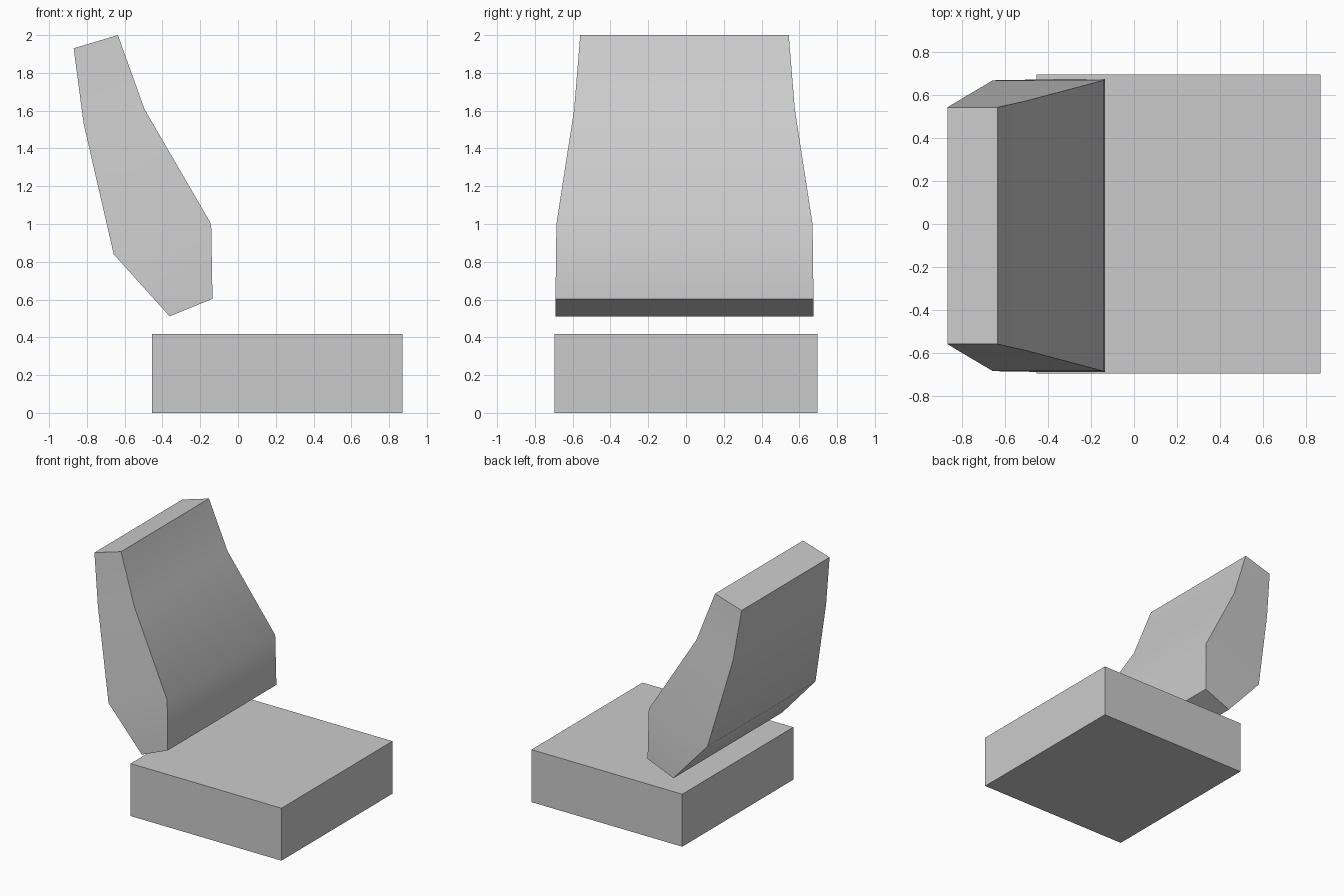
import bpy, bmesh, math

if "Cube" in bpy.data.objects:
    bpy.data.objects.remove(bpy.data.objects["Cube"])

# Seat: plain block
bpy.ops.mesh.primitive_cube_add(size=1, location=(0.2075, 0, 0.2085))
seat = bpy.context.object
seat.name = "seat"
seat.scale = (1.325, 1.394, 0.417)
bpy.ops.object.transform_apply(location=False, rotation=False, scale=True)

# Backrest: cross-sections from bottom to top,
# each (front x, front z), (rear x, rear z), half width
SECTIONS = [
    ((-0.135, 0.604), (-0.362, 0.511), 0.683),
    ((-0.142, 1.000), (-0.658, 0.840), 0.678),
    ((-0.495, 1.608), (-0.817, 1.530), 0.584),
    ((-0.636, 2.000), (-0.870, 1.930), 0.552),
]
Y_MID = -0.008

bm = bmesh.new()
rings = []
for (fx, fz), (rx, rz), w in SECTIONS:
    corners = [(fx, -w, fz), (fx, w, fz), (rx, w, rz), (rx, -w, rz)]
    rings.append([bm.verts.new((x, y + Y_MID, z)) for x, y, z in corners])
for low, high in zip(rings, rings[1:]):
    for i in range(4):
        j = (i + 1) % 4
        bm.faces.new((low[i], low[j], high[j], high[i]))
bm.faces.new(rings[0][::-1])
bm.faces.new(rings[-1])
bmesh.ops.recalc_face_normals(bm, faces=bm.faces)

mesh = bpy.data.meshes.new("backrest")
bm.to_mesh(mesh)
bm.free()
backrest = bpy.data.objects.new("backrest", mesh)
bpy.context.collection.objects.link(backrest)

# Soften the shallow bends, keep the real edges crisp
bpy.ops.object.select_all(action='DESELECT')
backrest.select_set(True)
bpy.context.view_layer.objects.active = backrest
bpy.ops.object.shade_smooth_by_angle(angle=math.radians(30))
